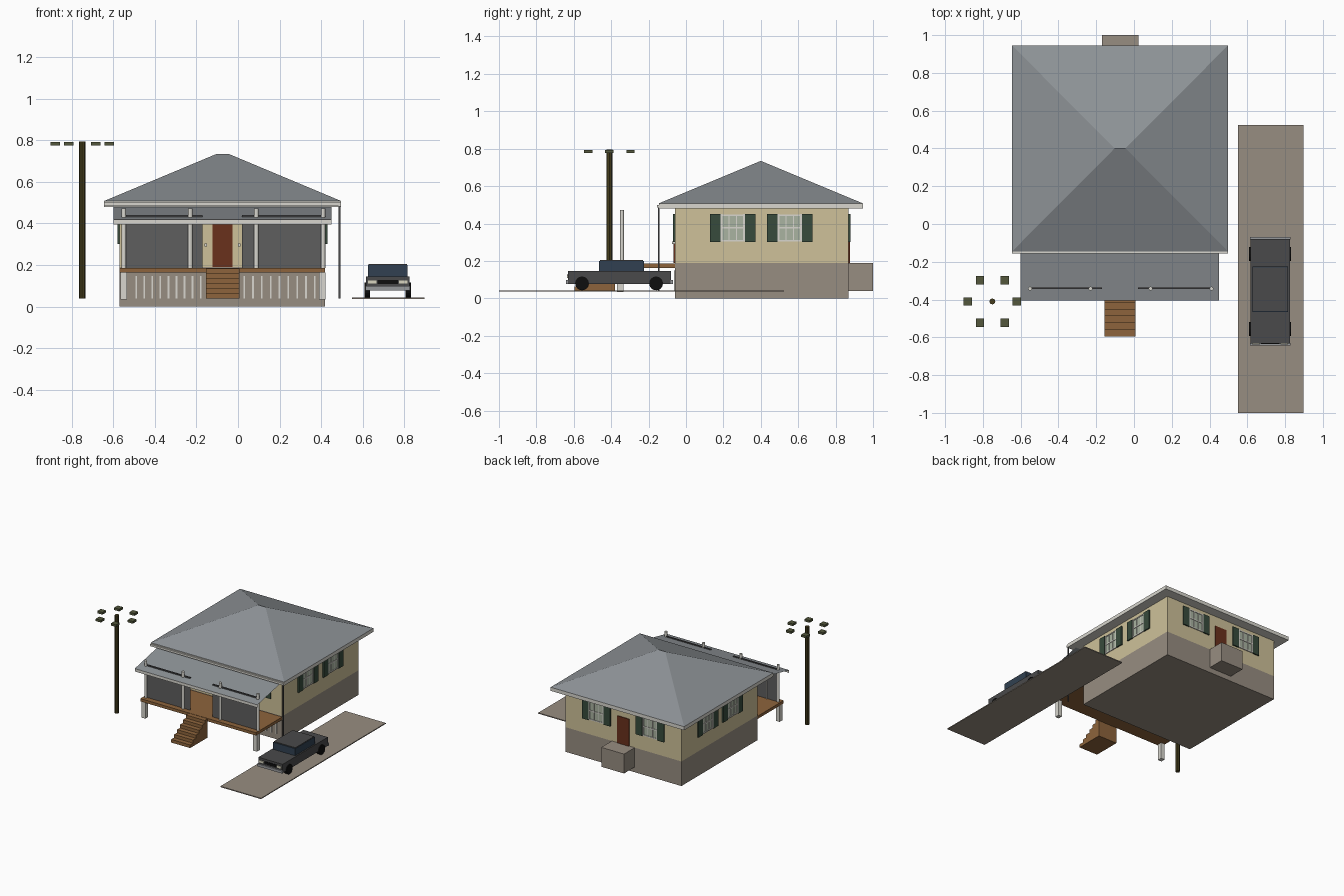
import bpy, bmesh
from math import pi, cos, sin
from mathutils import Matrix

if "Cube" in bpy.data.objects:
    bpy.data.objects.remove(bpy.data.objects["Cube"])


def mat(name, r, g, b):
    m = bpy.data.materials.new(name)
    m.diffuse_color = [(c / 255) ** 2.2 for c in (r, g, b)] + [1]
    m.use_nodes = True
    m.node_tree.nodes["Principled BSDF"].inputs["Base Color"].default_value = m.diffuse_color
    return m


WALL = mat("wall_yellow", 205, 192, 152)
STONE = mat("foundation", 150, 140, 128)
ROOF = mat("shingle", 140, 145, 149)
TRIM = mat("trim", 215, 213, 205)
WOOD = mat("deck_wood", 140, 100, 62)
DOOR = mat("door_red", 105, 52, 34)
GREEN = mat("shutter_green", 58, 76, 62)
GLASS = mat("window_glass", 168, 178, 160)
SCREEN = mat("screen", 95, 95, 95)
POLE = mat("pole_wood", 72, 64, 34)
CAP = mat("pole_block", 84, 88, 62)
BODY = mat("truck_body", 75, 75, 76)
CABIN = mat("truck_glass", 52, 66, 82)
TIRE = mat("tire", 22, 22, 22)
CHROME = mat("chrome", 150, 152, 155)
LAMP = mat("lamp", 215, 212, 190)


def mesh(name, verts, faces, m, M=None):
    me = bpy.data.meshes.new(name)
    me.from_pydata(verts, [], faces)
    if M:
        me.transform(M)
    bm = bmesh.new()
    bm.from_mesh(me)
    bmesh.ops.recalc_face_normals(bm, faces=bm.faces)
    bm.to_mesh(me)
    bm.free()
    me.materials.append(m)
    ob = bpy.data.objects.new(name, me)
    bpy.context.collection.objects.link(ob)
    return ob


def box(name, x0, x1, y0, y1, z0, z1, m, M=None):
    v = [(x, y, z) for x in (x0, x1) for y in (y0, y1) for z in (z0, z1)]
    f = [(0, 1, 3, 2), (4, 6, 7, 5), (0, 4, 5, 1), (2, 3, 7, 6), (0, 2, 6, 4), (1, 5, 7, 3)]
    return mesh(name, v, f, m, M)


def prism(name, n, r, h, m, M):
    # regular prism along local z from 0 to h
    ring = [(r * cos(2 * pi * i / n), r * sin(2 * pi * i / n)) for i in range(n)]
    v = [(x, y, z) for z in (0, h) for x, y in ring]
    f = [(i, (i + 1) % n, n + (i + 1) % n, n + i) for i in range(n)]
    f += [tuple(range(n)), tuple(range(n, 2 * n))]
    return mesh(name, v, f, m, M)


def window(name, x, y, angle):
    # built facing -y, then turned to its wall
    M = Matrix.Translation((x, y, 0.377)) @ Matrix.Rotation(angle, 4, 'Z')
    box(name + "_glass", -.058, .058, -.003, .002, -.065, .068, GLASS, M)
    for s in (-1, 1):
        a, b = sorted((s * .065, s * .055))
        box(name + "_jamb", a, b, -.007, .002, -.072, .073, TRIM, M)
        a, b = sorted((s * .065, s * .121))
        box(name + "_shutter", a, b, -.01, .002, -.075, .075, GREEN, M)
    for z in (-.068, 0, .068):
        box(name + "_rail", -.058, .058, -.007, .002, z - .004, z + .004, TRIM, M)
    for xx in (-.02, .02):
        box(name + "_muntin", xx - .002, xx + .002, -.006, .002, -.065, .068, TRIM, M)


# House body
CX = -.075
box("foundation", -.57, .42, -.06, .87, 0, .19, STONE)
box("house_walls", -.57, .42, -.06, .87, .19, .49, WALL)
box("eave_fascia", -.645, .497, -.145, .945, .48, .508, TRIM)
eave = [(-.645, -.145, .508), (.497, -.145, .508), (.497, .945, .508), (-.645, .945, .508)]
mesh("hip_roof", eave + [(-.103, .4, .735), (-.045, .4, .735)],
     [(0, 1, 5, 4), (1, 2, 5), (2, 3, 4, 5), (3, 0, 4), (3, 2, 1, 0)], ROOF)
box("front_gutter", -.645, .497, -.155, -.145, .485, .5, TRIM)
box("downspout", .485, .493, -.151, -.143, .04, .49, BODY)

# Windows and doors
for yy in (.25, .555):
    window("right_window", .42, yy, pi / 2)
    window("left_window", -.57, yy, -pi / 2)
for s in (-1, 1):
    window("back_window", CX + s * .23, .87, pi)
    window("front_window", CX + s * .28, -.06, 0)
    box("wall_lamp", CX + s * .08 - .006, CX + s * .08 + .006, -.075, -.06, .29, .303, TRIM)
box("front_door", CX - .048, CX + .048, -.066, -.058, .19, .395, DOOR)
box("back_door", CX - .05, CX + .05, .868, .876, .19, .4, DOOR)
box("back_step", -.17, .025, .87, 1, .04, .19, STONE)

# Porch deck, skirting and corner piers
box("porch_deck", -.57, .42, -.38, -.06, .163, .185, WOOD)
for x in (-.55, .405):
    box("porch_pier", x - .016, x + .016, -.37, -.335, .035, .163, TRIM)
for x0, x1 in ((-.49, -.18), (.03, .37)):
    for i in range(9):
        x = x0 + (x1 - x0) * i / 8
        box("skirt_slat", x - .004, x + .004, -.065, -.06, .04, .148, TRIM)

# Porch posts and screens
for x in (-.55, -.23, .088, .41):
    prism("porch_post", 12, .0105, .287, TRIM, Matrix.Translation((x, -.342, .185)))
for x0, x1 in ((-.55, -.17), (.02, .415)):
    mesh("porch_screen", [(x0, -.338, .185), (x1, -.338, .185), (x1, -.338, .43), (x0, -.338, .43)],
         [(0, 1, 2, 3)], SCREEN)
    box("screen_rail", x0, x1, -.343, -.333, .428, .44, BODY)
    for i in range(1, 4):
        x = x0 + (x1 - x0) * i / 4
        box("screen_mullion", x - .003, x + .003, -.337, -.331, .185, .43, TRIM)

# Porch roof sheet and its fascia
mesh("porch_roof", [(-.6, -.405, .418), (.45, -.405, .418), (.45, -.06, .49), (-.6, -.06, .49)],
     [(0, 1, 2, 3)], ROOF)
mesh("porch_fascia", [(-.6, -.405, .396), (.45, -.405, .396), (.45, -.405, .418), (-.6, -.405, .418)],
     [(0, 1, 2, 3)], TRIM)

# Front stairs: one stepped profile
n, y0, y1, z0, z1 = 6, -.595, -.38, .038, .183
prof = [(y1, z0), (y0, z0)]
for i in range(n):
    z = z0 + (z1 - z0) * (i + 1) / n
    prof += [(y0 + (y1 - y0) * i / n, z), (y0 + (y1 - y0) * (i + 1) / n, z)]
k = len(prof)
mesh("front_stairs", [(x, y, z) for x in (-.155, .007) for y, z in prof],
     [tuple(range(k)), tuple(range(k, 2 * k))] +
     [(i, (i + 1) % k, k + (i + 1) % k, k + i) for i in range(k)], WOOD)

# Pole with a ring of blocks
prism("tall_pole", 8, .016, .757, POLE, Matrix.Translation((-.75, -.41, .038)))
for i in range(6):
    x, y = -.75 + .13 * cos(i * pi / 3), -.41 + .13 * sin(i * pi / 3)
    box("pole_block", x - .022, x + .022, y - .022, y + .022, .776, .793, CAP)

# Driveway
box("driveway", .55, .897, -1, .525, .036, .043, STONE)

# Pickup truck
box("truck_body", .617, .825, -.632, -.08, .078, .145, BODY)
box("truck_cabin", .627, .815, -.465, -.225, .145, .2, CABIN)
box("truck_roof", .629, .813, -.46, -.23, .2, .205, BODY)
for y0, y1 in ((-.642, -.63), (-.082, -.07)):
    box("truck_bumper", .614, .828, y0, y1, .078, .098, CHROME)
box("truck_grille", .672, .77, -.636, -.63, .108, .128, TIRE)
for s in (-1, 1):
    x = .721 + s * .075
    box("headlight", x - .02, x + .02, -.637, -.63, .11, .126, LAMP)
    for y in (-.556, -.16):
        xw = .61 if s < 0 else .806
        prism("truck_wheel", 16, .037, .026, TIRE,
              Matrix.Translation((xw, y, .08)) @ Matrix.Rotation(pi / 2, 4, 'Y'))
